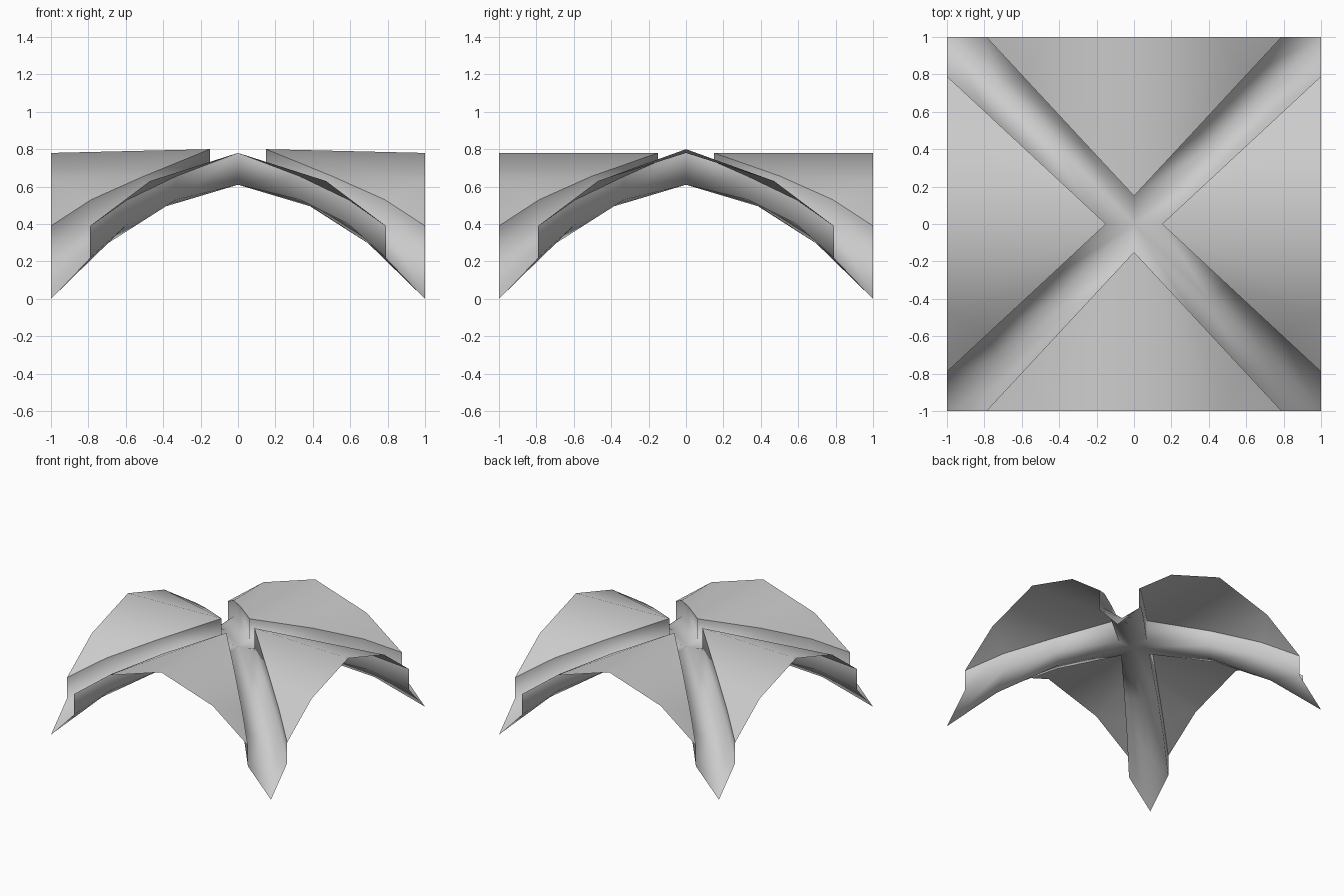
import bpy
import bmesh

cube = bpy.data.objects.get("Cube")
if cube:
    bpy.data.objects.remove(cube, do_unlink=True)

stone = bpy.data.materials.new("plain_grey")
stone.use_nodes = True
grey = (0.6, 0.6, 0.6, 1)
stone.diffuse_color = grey
stone.node_tree.nodes["Principled BSDF"].inputs["Base Color"].default_value = grey

# Half-vault outlines: (across, outward, height), crown to springing
SEAM = [(0, 0.15, 0.78), (0.33, 0.505, 0.655), (0.59, 0.785, 0.53), (0.79, 1, 0.39)]
SEAM_FOOT = [0.61, 0.53, 0.40, 0.22]
OUTER_ARCH = [(0, 1, 0.78), (0.47, 1, 0.63), (0.79, 1, 0.39)]
GROIN = [(0, 0.61), (0.4, 0.49), (0.73, 0.275), (1, 0)]
SIDE_CROWN = 0.80


def finish(name, bm):
    bmesh.ops.remove_doubles(bm, verts=bm.verts[:], dist=0.0005)
    mesh = bpy.data.meshes.new(name)
    bm.to_mesh(mesh)
    bm.free()
    mesh.materials.append(stone)
    for poly in mesh.polygons:
        poly.use_smooth = True
    obj = bpy.data.objects.new(name, mesh)
    bpy.context.collection.objects.link(obj)
    return obj


def seam_points(side):
    """Seam between web and rib; side vaults have a slightly higher crown."""
    pts = list(SEAM)
    if side:
        pts[0] = (*pts[0][:2], SIDE_CROWN)
    return pts


def add_web(name, side, sign):
    """One curved vault panel, built as two mirrored halves."""
    bm = bmesh.new()
    seam = seam_points(side)

    def place(p, half):
        a, b, z = p[0] * half, p[1] * sign, p[2]
        return bm.verts.new((b, a, z) if side else (a, b, z))

    for half in (-1, 1):
        inner = [place(p, half) for p in seam[:3]]
        outer = [place(p, half) for p in OUTER_ARCH]
        for i in range(2):
            face = bm.faces.new((inner[i], inner[i + 1], outer[i + 1], outer[i]))
            face.normal_update()
            if face.normal.z < 0:
                face.normal_flip()
    finish(name, bm)


def add_ribs():
    """Four diagonal groins with upright flanges that meet at the crown."""
    bm = bmesh.new()
    front, side = seam_points(False), seam_points(True)
    for sx in (-1, 1):
        for sy in (-1, 1):
            rows = []
            for f, s, foot, (d, dz) in zip(front, side, SEAM_FOOT, GROIN):
                row = [f, (f[0], f[1], foot), (d, d, dz),
                       (s[1], s[0], foot), (s[1], s[0], s[2])]
                rows.append([bm.verts.new((x * sx, y * sy, z)) for x, y, z in row])
            for r0, r1 in zip(rows, rows[1:]):
                for j in range(4):
                    quad = [r0[j], r0[j + 1], r1[j + 1], r1[j]]
                    bm.faces.new(quad if sx * sy > 0 else quad[::-1])
    finish("diagonal_ribs", bm)


add_web("front_web", False, -1)
add_web("back_web", False, 1)
add_web("left_web", True, 1)
add_web("right_web", True, -1)
add_ribs()
